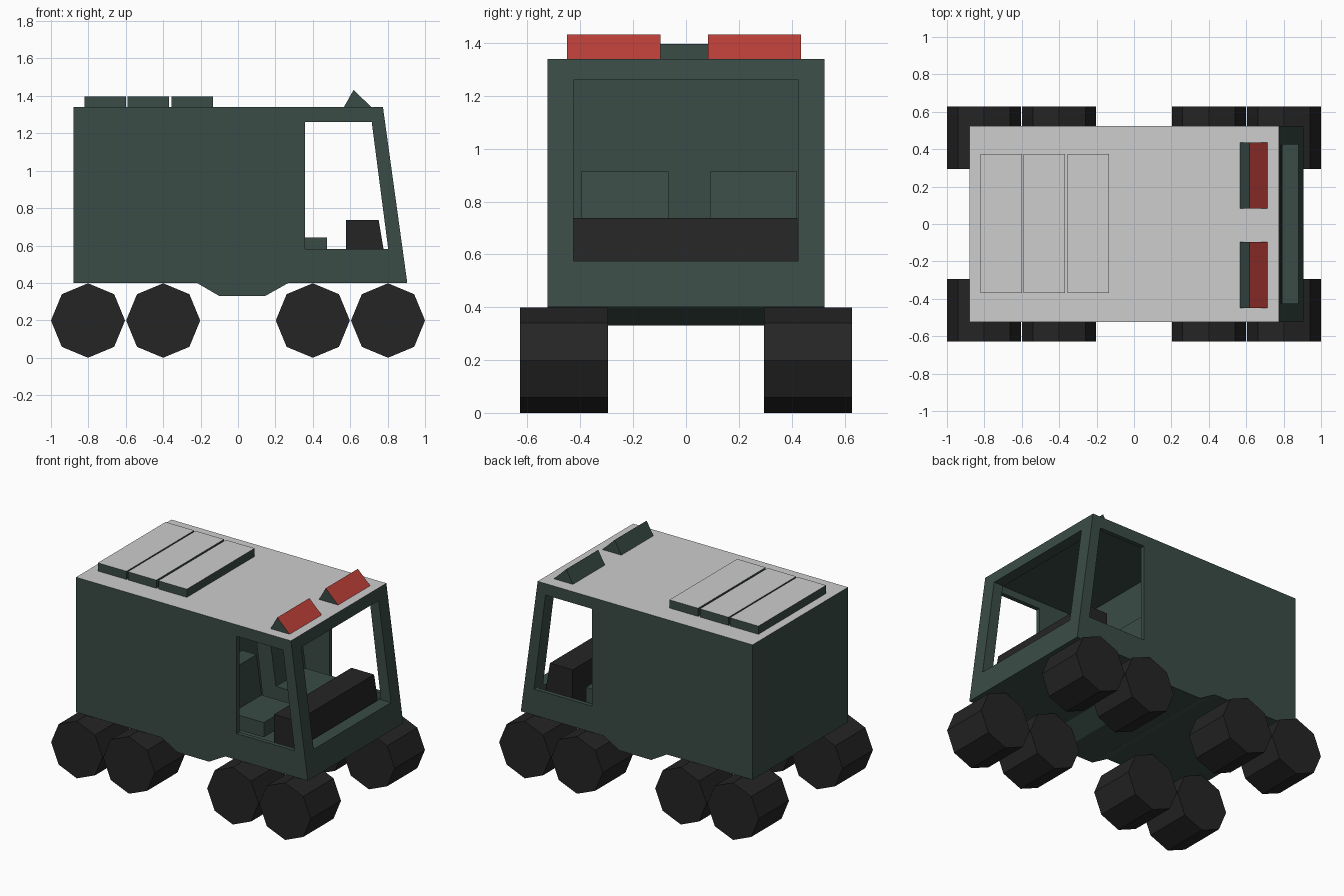
import bpy, bmesh, math

cube = bpy.data.objects.get("Cube")
if cube:
    bpy.data.objects.remove(cube, do_unlink=True)


def material(name, r, g, b):
    m = bpy.data.materials.new(name)
    m.use_nodes = True
    m.diffuse_color = (r, g, b, 1)
    m.node_tree.nodes["Principled BSDF"].inputs["Base Color"].default_value = (r, g, b, 1)
    return m


green = material("dark green", 0.042, 0.072, 0.061)
grey = material("light grey", 0.61, 0.61, 0.61)
red = material("red", 0.5, 0.05, 0.04)
black = material("black", 0.018, 0.018, 0.018)


def prism(name, profile, y0, y1, *mats):
    """Extrude an (x, z) profile from y0 to y1."""
    bm = bmesh.new()
    face = bm.faces.new([bm.verts.new((x, y0, z)) for x, z in profile])
    ext = bmesh.ops.extrude_face_region(bm, geom=[face])
    moved = [v for v in ext["geom"] if isinstance(v, bmesh.types.BMVert)]
    bmesh.ops.translate(bm, verts=moved, vec=(0, y1 - y0, 0))
    bmesh.ops.recalc_face_normals(bm, faces=bm.faces)
    mesh = bpy.data.meshes.new(name)
    bm.to_mesh(mesh)
    bm.free()
    for m in mats:
        mesh.materials.append(m)
    ob = bpy.data.objects.new(name, mesh)
    bpy.context.collection.objects.link(ob)
    return ob


def box(x0, x1, z0, z1):
    return [(x0, z0), (x1, z0), (x1, z1), (x0, z1)]


def paint(ob, rule):
    for p in ob.data.polygons:
        p.material_index = 1 if rule(p) else 0


def carve(ob, cutter):
    cutter.hide_render = True
    mod = ob.modifiers.new("cut", "BOOLEAN")
    mod.operation = "DIFFERENCE"
    mod.solver = "EXACT"
    mod.object = cutter
    bpy.context.view_layer.objects.active = ob
    bpy.ops.object.modifier_apply(modifier=mod.name)
    bpy.data.objects.remove(cutter, do_unlink=True)


# Body shell with sloped nose and belly bulge
body = prism("body", [(-0.88, 0.4), (-0.22, 0.4), (-0.10, 0.33), (0.145, 0.33),
                      (0.27, 0.4), (0.905, 0.4), (0.775, 1.34), (-0.88, 1.34)],
             -0.525, 0.525, green, grey)
# Cab interior, side windows and windscreen
carve(body, prism("cab_cutter", [(0.03, 0.42), (0.811, 0.42), (0.702, 1.31), (0.03, 1.31)],
                  -0.495, 0.495))
carve(body, prism("window_cutter", [(0.357, 0.582), (0.803, 0.582), (0.715, 1.26), (0.357, 1.26)],
                  -0.7, 0.7))
carve(body, prism("windscreen_cutter", box(0.5, 1.0, 0.575, 1.26), -0.425, 0.425))
paint(body, lambda p: p.normal.z > 0.9 and p.center.z > 1.33)

# Roof panels
for i, x in enumerate((-0.82, -0.59, -0.355)):
    panel = prism(f"roof_panel_{i + 1}", box(x, x + 0.22, 1.335, 1.397), -0.37, 0.375, green, grey)
    paint(panel, lambda p: p.normal.z > 0.9)

# Roof beacons with red front slopes
for side, y in (("right", -0.45), ("left", 0.083)):
    beacon = prism(f"{side}_beacon", [(0.565, 1.338), (0.715, 1.338), (0.618, 1.432)],
                   y, y + 0.353, green, red)
    paint(beacon, lambda p: p.normal.x > 0.3)

# Dashboard
prism("dashboard", [(0.577, 0.42), (0.805, 0.42), (0.752, 0.737), (0.577, 0.737)],
      -0.427, 0.423, black)

# Seats
for side, y in (("right", -0.397), ("left", 0.09)):
    prism(f"{side}_seat_cushion", box(0.12, 0.477, 0.54, 0.642), y, y + 0.33, green)
    prism(f"{side}_seat_back", [(0.12, 0.6), (0.235, 0.6), (0.19, 0.913), (0.08, 0.913)],
          y, y + 0.33, green)

# Eight-sided wheels
ring = [(math.cos(k * math.pi / 4), math.sin(k * math.pi / 4)) for k in range(8)]
for i, x in enumerate((-0.802, -0.4, 0.4, 0.802)):
    for side, s in (("right", -1), ("left", 1)):
        prism(f"{side}_wheel_{i + 1}", [(x + 0.198 * c, 0.199 + 0.199 * d) for c, d in ring],
              s * 0.295, s * 0.628, black)
